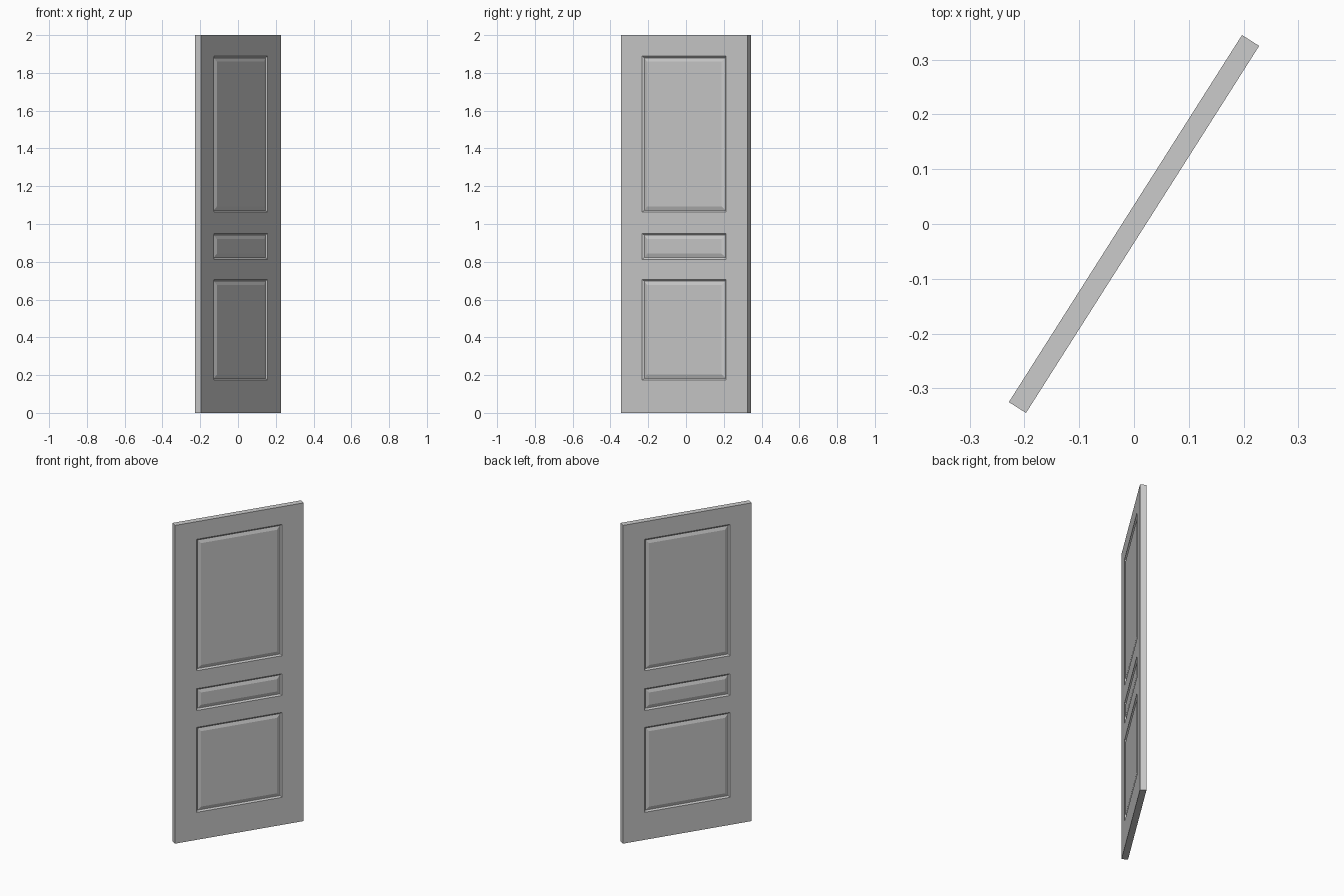
import bpy, bmesh, math

if "Cube" in bpy.data.objects:
    bpy.data.objects.remove(bpy.data.objects["Cube"])

WIDTH, THICK, HEIGHT = 0.793, 0.037, 2.0
ANGLE = math.atan2(0.669, 0.425)
PANEL_HALF = 0.264
PANELS = [(0.173, 0.707), (0.813, 0.95), (1.063, 1.889)]

us = [-WIDTH / 2, -PANEL_HALF, PANEL_HALF, WIDTH / 2]
zs = [0.0] + [z for p in PANELS for z in p] + [HEIGHT]

bm = bmesh.new()
panel_faces = []

# two gridded door faces, with a cell for every panel
for side in (-1, 1):
    rows = [[bm.verts.new((u, side * THICK / 2, z)) for u in us] for z in zs]
    for r in range(len(zs) - 1):
        for c in range(3):
            f = bm.faces.new((rows[r][c], rows[r][c + 1],
                              rows[r + 1][c + 1], rows[r + 1][c]))
            if c == 1 and r % 2 == 1:
                panel_faces.append(f)

# slab edges joining both faces
rim = [e for e in bm.edges if e.is_boundary]
bmesh.ops.bridge_loops(bm, edges=rim)
bmesh.ops.recalc_face_normals(bm, faces=bm.faces[:])

# moulded groove, then the bevelled rise to the raised field
for width, depth in ((0.009, -0.008), (0.003, 0.0), (0.018, 0.006)):
    bmesh.ops.inset_individual(bm, faces=panel_faces, thickness=width,
                               depth=depth, use_even_offset=True)

mesh = bpy.data.meshes.new("door_leaf")
bm.to_mesh(mesh)
bm.free()
door = bpy.data.objects.new("door_leaf", mesh)
door.rotation_euler.z = ANGLE
bpy.context.collection.objects.link(door)
